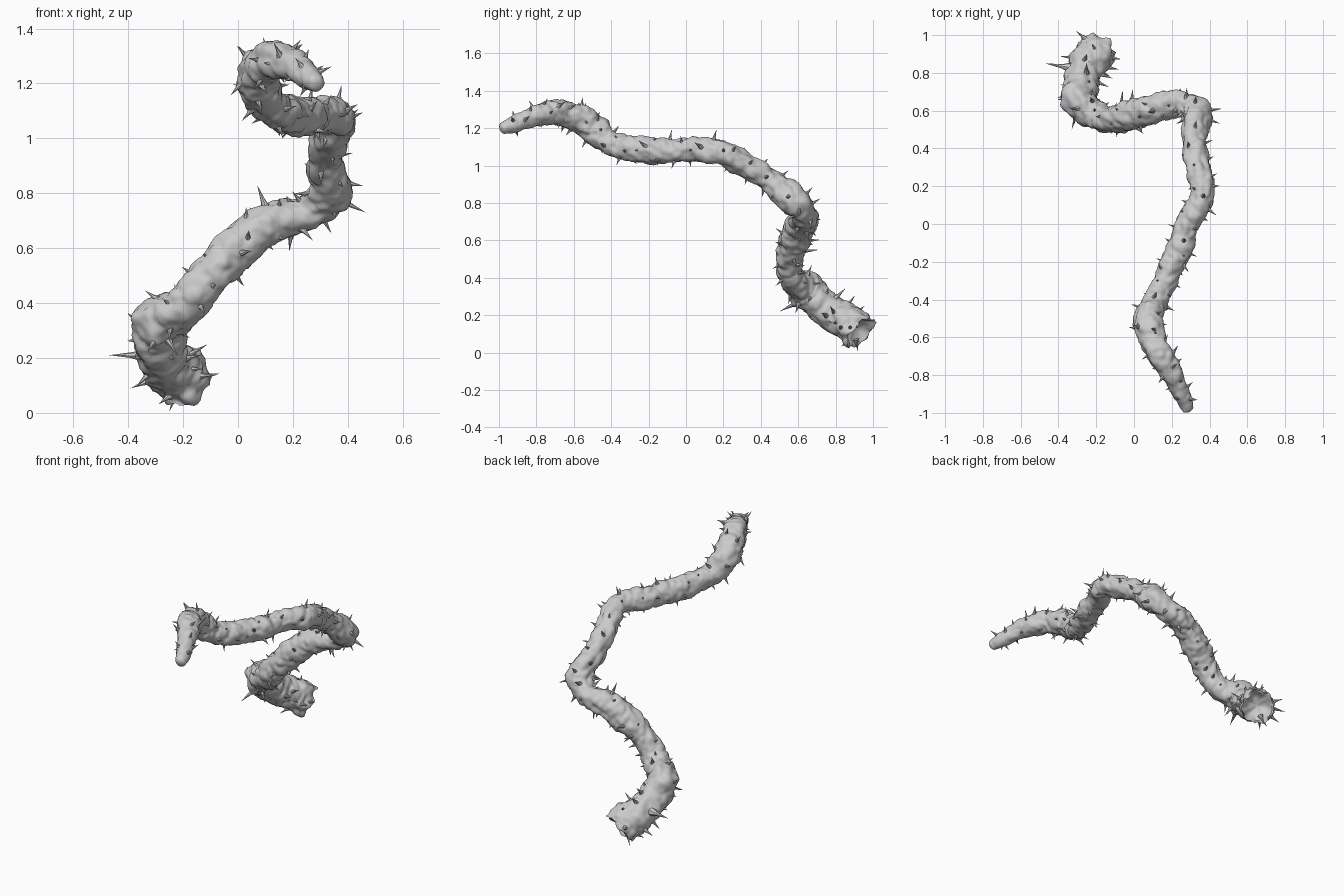
import bpy
import bmesh
import math
import random
from mathutils import Vector, Quaternion, Matrix, noise

random.seed(11)
cube = bpy.data.objects.get("Cube")
if cube:
    bpy.data.objects.remove(cube, do_unlink=True)

# Single bark colour
bark = bpy.data.materials.new("grey_bark")
bark.use_nodes = True
bark.diffuse_color = (0.6, 0.6, 0.6, 1)
bark.node_tree.nodes["Principled BSDF"].inputs["Base Color"].default_value = (0.6, 0.6, 0.6, 1)

# Vine centre line from the cut base to the tip: x, y, z, radius
PATH = [
    (-.185, .935, .1, .098), (-.23, .87, .16, .1), (-.28, .75, .23, .09),
    (-.288, .65, .33, .09), (-.2, .58, .39, .073), (-.1, .55, .5, .073),
    (.02, .585, .62, .08), (.13, .62, .69, .077), (.25, .635, .73, .066),
    (.33, .58, .81, .077), (.315, .43, .93, .064), (.357, .24, 1.05, .066),
    (.355, .13, 1.08, .064), (.285, 0, 1.08, .064), (.235, -.15, 1.08, .068),
    (.18, -.27, 1.09, .066), (.12, -.4, 1.115, .062), (.078, -.5, 1.2, .075),
    (.1, -.62, 1.27, .07), (.17, -.75, 1.28, .064), (.25, -.89, 1.23, .046),
    (.285, -.98, 1.2, .03),
]
SEGMENTS, STEPS = 40, 18


def spline(points, t):
    """Catmull-Rom position and radius at parameter t."""
    i = min(int(t), len(points) - 2)
    f = t - i
    b, c = Vector(points[i]), Vector(points[i + 1])
    a = Vector(points[i - 1]) if i else 2 * b - c
    d = Vector(points[i + 2]) if i + 2 < len(points) else 2 * c - b
    v = b + 0.5 * f * (c - a + f * (2 * a - 5 * b + 4 * c - d + f * (3 * (b - c) + d - a)))
    return v.xyz, v.w


def build_frames():
    """Centre, radius, tangent and a twist-free side vector for each ring."""
    count = (len(PATH) - 1) * STEPS
    samples = [spline(PATH, i / STEPS) for i in range(count + 1)]
    frames, side, last = [], None, None
    for i, (centre, radius) in enumerate(samples):
        tangent = (samples[min(i + 1, count)][0] - samples[max(i - 1, 0)][0]).normalized()
        if side is None:
            side = tangent.orthogonal().normalized()
        else:
            side = last.rotation_difference(tangent) @ side
        side = (side - tangent * side.dot(tangent)).normalized()
        frames.append((centre, radius, tangent, side))
        last = tangent
    return frames


def bark_point(frame, angle):
    """Lumpy surface point and its outward direction."""
    centre, radius, tangent, side = frame
    out = Quaternion(tangent, angle) @ side
    p = centre + out * radius
    knobs = abs(noise.noise(p * 13)) - 0.2  # rounded knobs split by creases
    lumps = 0.18 * noise.noise(p * 9) + 0.3 * knobs + 0.09 * noise.noise(p * 36)
    return centre + out * radius * (1.0 + lumps), out


def finish(bm, name, angle):
    bmesh.ops.recalc_face_normals(bm, faces=bm.faces)
    mesh = bpy.data.meshes.new(name)
    bm.to_mesh(mesh)
    bm.free()
    mesh.materials.append(bark)
    obj = bpy.data.objects.new(name, mesh)
    bpy.context.collection.objects.link(obj)
    bpy.ops.object.select_all(action='DESELECT')
    obj.select_set(True)
    bpy.context.view_layer.objects.active = obj
    bpy.ops.object.shade_smooth_by_angle(angle=math.radians(angle))


frames = build_frames()
angles = [2 * math.pi * k / SEGMENTS for k in range(SEGMENTS)]

# Vine body: hollow ragged base, lumpy tube and rounded tip
bm = bmesh.new()
rings = []
base_centre, _, base_tangent, _ = frames[0]
for shrink, depth in ((0.1, 0.06), (0.45, 0.055), (0.7, 0.04), (0.88, 0.012)):
    ring = []
    for a in angles:
        p = base_centre + (bark_point(frames[0], a)[0] - base_centre) * shrink
        p += base_tangent * (depth + 0.02 * noise.noise(p * 25))
        ring.append(bm.verts.new(p))
    rings.append(ring)
for i, frame in enumerate(frames):
    ring = []
    for a in angles:
        p, _ = bark_point(frame, a)
        if i < 6:  # ragged rim
            p += base_tangent * 0.05 * (1 - i / 6) * noise.noise(p * 16)
        ring.append(bm.verts.new(p))
    rings.append(ring)
tip_centre, _, tip_tangent, _ = frames[-1]
for shrink, push in ((0.8, 0.008), (0.4, 0.014)):
    rings.append([bm.verts.new(tip_centre + (bark_point(frames[-1], a)[0] - tip_centre) * shrink
                               + tip_tangent * push) for a in angles])
for lower, upper in zip(rings, rings[1:]):
    for k in range(SEGMENTS):
        n = (k + 1) % SEGMENTS
        bm.faces.new((lower[k], lower[n], upper[n], upper[k]))
bm.faces.new(rings[0])
bm.faces.new(rings[-1])
finish(bm, "vine_body", 50)

# Thorns: slim cones with a flared foot
bm = bmesh.new()


def add_thorn(foot, direction, length):
    direction = direction.normalized()
    turn = direction.to_track_quat('Z', 'Y').to_matrix().to_4x4()
    width = 0.004 + 0.1 * length
    for r1, r2, start, end in ((width * 1.7, width * 0.75, -0.012, length * 0.25),
                               (width * 0.75, 0, length * 0.25, length)):
        place = Matrix.Translation(foot + direction * (start + end) / 2) @ turn
        bmesh.ops.create_cone(bm, cap_ends=False, segments=7, radius1=r1, radius2=r2,
                              depth=end - start, matrix=place)


angle = 0.0
for i in range(4, len(frames) - 6, 3):
    angle += 2.4 + random.uniform(-0.8, 0.8)
    frame = frames[i]
    foot, out = bark_point(frame, angle)
    lean = Vector([random.uniform(-0.4, 0.4) for _ in range(3)])
    add_thorn(foot, out + lean, random.uniform(0.015, 0.065) * (0.5 + frame[1] * 6))

# Longest thorns, as foot and tip
for foot, tip in (((-.35, .83, .21), (-.47, .85, .21)),
                  ((.38, .6, .77), (.465, .61, .73)),
                  ((.1, .6, .75), (.07, .59, .83)),
                  ((-.07, .61, .54), (-.06, .71, .55)),
                  ((.11, -.56, 1.315), (.09, -.55, 1.37)),
                  ((.2, -.76, 1.325), (.23, -.74, 1.36)),
                  ((.04, -.55, 1.28), (0, -.55, 1.34)),
                  ((-.3, .6, .27), (-.33, .5, .22)),
                  ((-.23, .91, .06), (-.25, .92, .005)),
                  ((-.2, .8, .2), (-.11, .77, .25))):
    foot, tip = Vector(foot), Vector(tip)
    add_thorn(foot, tip - foot, (tip - foot).length)
bmesh.ops.remove_doubles(bm, verts=bm.verts, dist=0.0001)
finish(bm, "thorns", 40)
